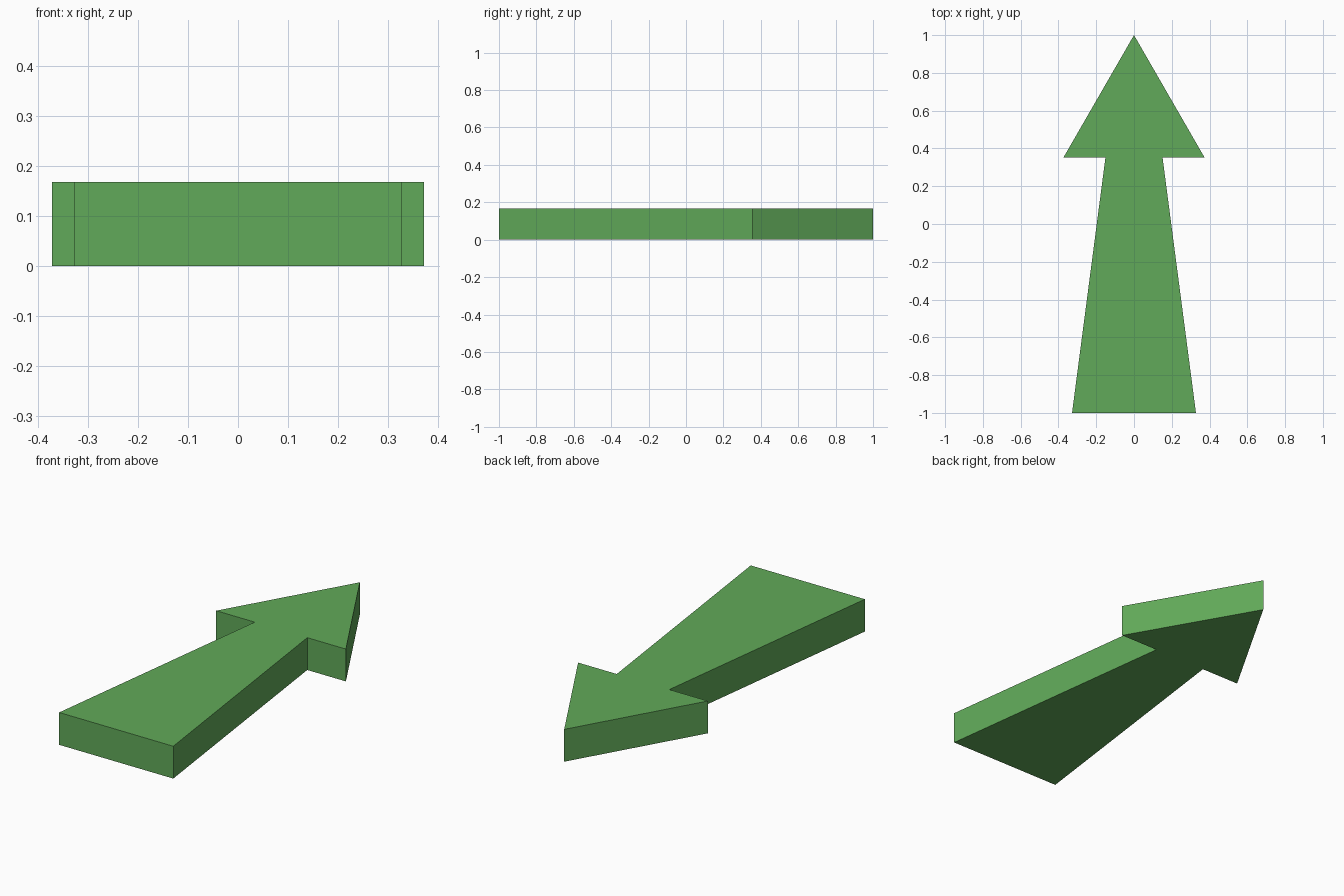
import bpy
import bmesh

if "Cube" in bpy.data.objects:
    bpy.data.objects.remove(bpy.data.objects["Cube"])

HEIGHT = 0.168
# Right half of the arrow outline, tail to tip
half = [(0.328, -1.0), (0.151, 0.353), (0.373, 0.353)]
outline = half + [(0.0, 1.0)] + [(-x, y) for x, y in reversed(half)]

# Flat arrow profile extruded upward into a solid slab
bm = bmesh.new()
base = bm.faces.new([bm.verts.new((x, y, 0)) for x, y in outline])
result = bmesh.ops.extrude_face_region(bm, geom=[base], use_keep_orig=True)
top = [g for g in result["geom"] if isinstance(g, bmesh.types.BMVert)]
bmesh.ops.translate(bm, verts=top, vec=(0, 0, HEIGHT))
bmesh.ops.recalc_face_normals(bm, faces=bm.faces)

mesh = bpy.data.meshes.new("arrow")
bm.to_mesh(mesh)
bm.free()
arrow = bpy.data.objects.new("arrow", mesh)
bpy.context.collection.objects.link(arrow)

# Green paint
green = bpy.data.materials.new("green")
green.diffuse_color = (0.12, 0.40, 0.10, 1)
green.use_nodes = True
green.node_tree.nodes["Principled BSDF"].inputs["Base Color"].default_value = green.diffuse_color
mesh.materials.append(green)
